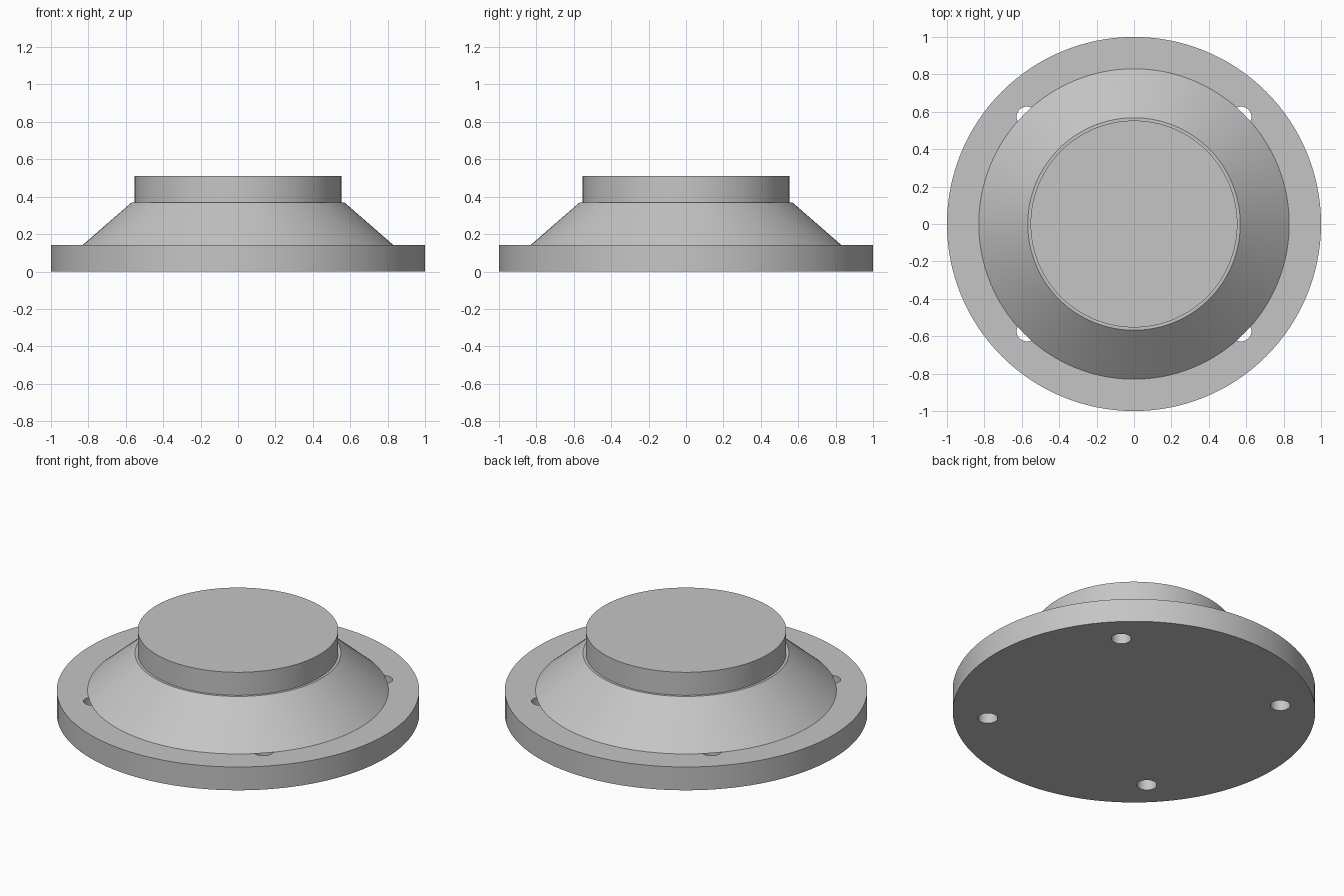
import bpy
import math

cube = bpy.data.objects.get("Cube")
if cube:
    bpy.data.objects.remove(cube, do_unlink=True)

SEGMENTS = 128
FLANGE_TOP, CONE_TOP, HUB_TOP = 0.142, 0.37, 0.51
HOLE_CIRCLE, HOLE_RADIUS = 0.81, 0.055

# Plain grey material
grey = bpy.data.materials.new("light_grey")
grey.use_nodes = True
colour = (0.56, 0.56, 0.56, 1)
grey.diffuse_color = colour
grey.node_tree.nodes["Principled BSDF"].inputs["Base Color"].default_value = colour


def frustum(name, r_bottom, r_top, z_bottom, z_top, x=0, y=0, segments=SEGMENTS):
    """Upright round part between two heights."""
    bpy.ops.mesh.primitive_cone_add(
        vertices=segments, radius1=r_bottom, radius2=r_top,
        depth=z_top - z_bottom, location=(x, y, (z_bottom + z_top) / 2))
    part = bpy.context.object
    part.name = name
    part.data.materials.append(grey)
    return part


# Stacked round body
flange = frustum("flange", 1, 1, 0, FLANGE_TOP)
cone = frustum("sloped_body", 0.83, 0.568, FLANGE_TOP, CONE_TOP)
hub = frustum("hub", 0.553, 0.553, CONE_TOP, HUB_TOP)

# Four bolt holes through the flange
for i in range(4):
    angle = math.radians(45 + 90 * i)
    cutter = frustum("hole_cutter", HOLE_RADIUS, HOLE_RADIUS, -0.1, FLANGE_TOP + 0.1,
                     HOLE_CIRCLE * math.cos(angle), HOLE_CIRCLE * math.sin(angle), 32)
    cutter.hide_render = True
    cut = flange.modifiers.new("bolt_hole", 'BOOLEAN')
    cut.operation = 'DIFFERENCE'
    cut.solver = 'EXACT'
    cut.object = cutter
    bpy.context.view_layer.objects.active = flange
    bpy.ops.object.modifier_apply(modifier=cut.name)
    bpy.data.objects.remove(cutter, do_unlink=True)

# Smooth sides with crisp rims
bpy.ops.object.select_all(action='DESELECT')
for part in (flange, cone, hub):
    part.select_set(True)
bpy.context.view_layer.objects.active = flange
bpy.ops.object.shade_smooth_by_angle(angle=math.radians(30))
